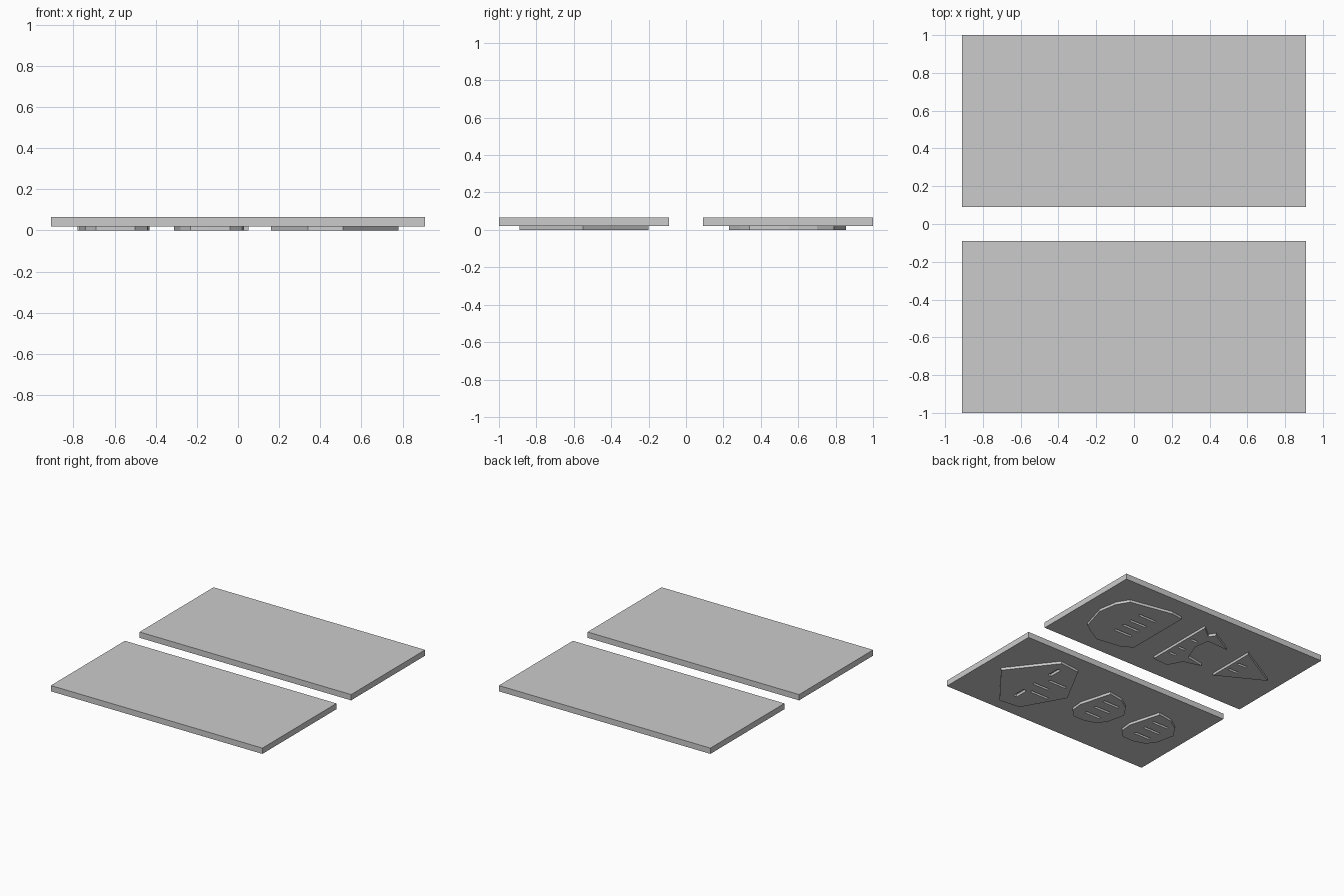
import bpy, bmesh

if "Cube" in bpy.data.objects:
    bpy.data.objects.remove(bpy.data.objects["Cube"])

grey = bpy.data.materials.new("light grey")
grey.diffuse_color = (0.6, 0.6, 0.6, 1)
grey.use_nodes = True
grey.node_tree.nodes["Principled BSDF"].inputs["Base Color"].default_value = grey.diffuse_color
PLATE_LOW, PLATE_HIGH = 0.02, 0.065


def prism(name, loops, z0, z1):
    """Extrude one or more flat outlines from z0 to z1 as one object."""
    bm = bmesh.new()
    for pts in loops:
        low = [bm.verts.new((x, y, z0)) for x, y in pts]
        high = [bm.verts.new((x, y, z1)) for x, y in pts]
        n = len(pts)
        bm.faces.new(low)
        bm.faces.new(high)
        for i in range(n):
            j = (i + 1) % n
            bm.faces.new((low[i], low[j], high[j], high[i]))
    bmesh.ops.recalc_face_normals(bm, faces=bm.faces)
    mesh = bpy.data.meshes.new(name)
    bm.to_mesh(mesh)
    bm.free()
    mesh.materials.append(grey)
    obj = bpy.data.objects.new(name, mesh)
    bpy.context.collection.objects.link(obj)
    return obj


def rect(x0, x1, y0, y1):
    return [(x0, y0), (x1, y0), (x1, y1), (x0, y1)]


def relief(name, outline, slots):
    """Raised shape under a plate, with narrow slots cut through it."""
    obj = prism(name, [outline], 0, PLATE_LOW)
    cutter = prism(name + "_cutter", [rect(*s) for s in slots], -0.02, 0.04)
    cutter.hide_render = True
    cutter.hide_set(True)
    cut = obj.modifiers.new("slots", "BOOLEAN")
    cut.operation = "DIFFERENCE"
    cut.solver = "EXACT"
    cut.object = cutter


# Two flat plates
for name, y0, y1 in (("front_plate", -1, -0.09), ("back_plate", 0.09, 1)):
    prism(name, [rect(-0.91, 0.91, y0, y1)], PLATE_LOW, PLATE_HIGH)

# Front plate: large faceted relief
relief("large_front_relief",
       [(0.78, -0.55), (0.51, -0.20), (0.34, -0.22), (0.16, -0.55),
        (0.34, -0.87), (0.51, -0.89)],
       [(0.45, 0.48, -0.39, -0.28), (0.45, 0.48, -0.77, -0.66),
        (0.34, 0.48, -0.555, -0.535), (0.26, 0.42, -0.455, -0.435),
        (0.26, 0.42, -0.655, -0.635)])

# Front plate: two matching rounded reliefs
for i, dx in enumerate((0, -0.46)):
    outline = [(0.03, -0.56), (-0.04, -0.31), (-0.16, -0.33), (-0.25, -0.39),
               (-0.31, -0.48), (-0.28, -0.62), (-0.23, -0.69),
               (-0.14, -0.72), (-0.04, -0.72), (0.02, -0.66)]
    slots = [(-0.21, -0.07, y, y + 0.02) for y in (-0.63, -0.53, -0.43)]
    relief(f"rounded_relief_{i + 1}", [(x + dx, y) for x, y in outline],
           [(a + dx, b + dx, c, d) for a, b, c, d in slots])

# Back plate: large shield relief
relief("large_back_relief",
       [(0.72, 0.34), (0.78, 0.55), (0.755, 0.70), (0.70, 0.79),
        (0.36, 0.855), (0.26, 0.84), (0.26, 0.31), (0.34, 0.26),
        (0.54, 0.23), (0.65, 0.29)],
       [(0.38, 0.53, y, y + 0.02) for y in (0.41, 0.50, 0.58, 0.68)])

# Back plate: jagged relief
relief("jagged_relief",
       [(0.05, 0.28), (0.05, 0.85), (-0.05, 0.77), (-0.08, 0.82),
        (-0.27, 0.71), (-0.09, 0.72), (-0.07, 0.60), (-0.13, 0.45),
        (-0.28, 0.42), (-0.14, 0.38), (-0.08, 0.27)],
       [(-0.04, 0.02, y, y + 0.02) for y in (0.41, 0.51, 0.65)])

# Back plate: triangular relief
relief("triangle_relief", [(-0.43, 0.37), (-0.43, 0.76), (-0.78, 0.56)],
       [(-0.54, -0.46, y, y + 0.02) for y in (0.50, 0.60)])
